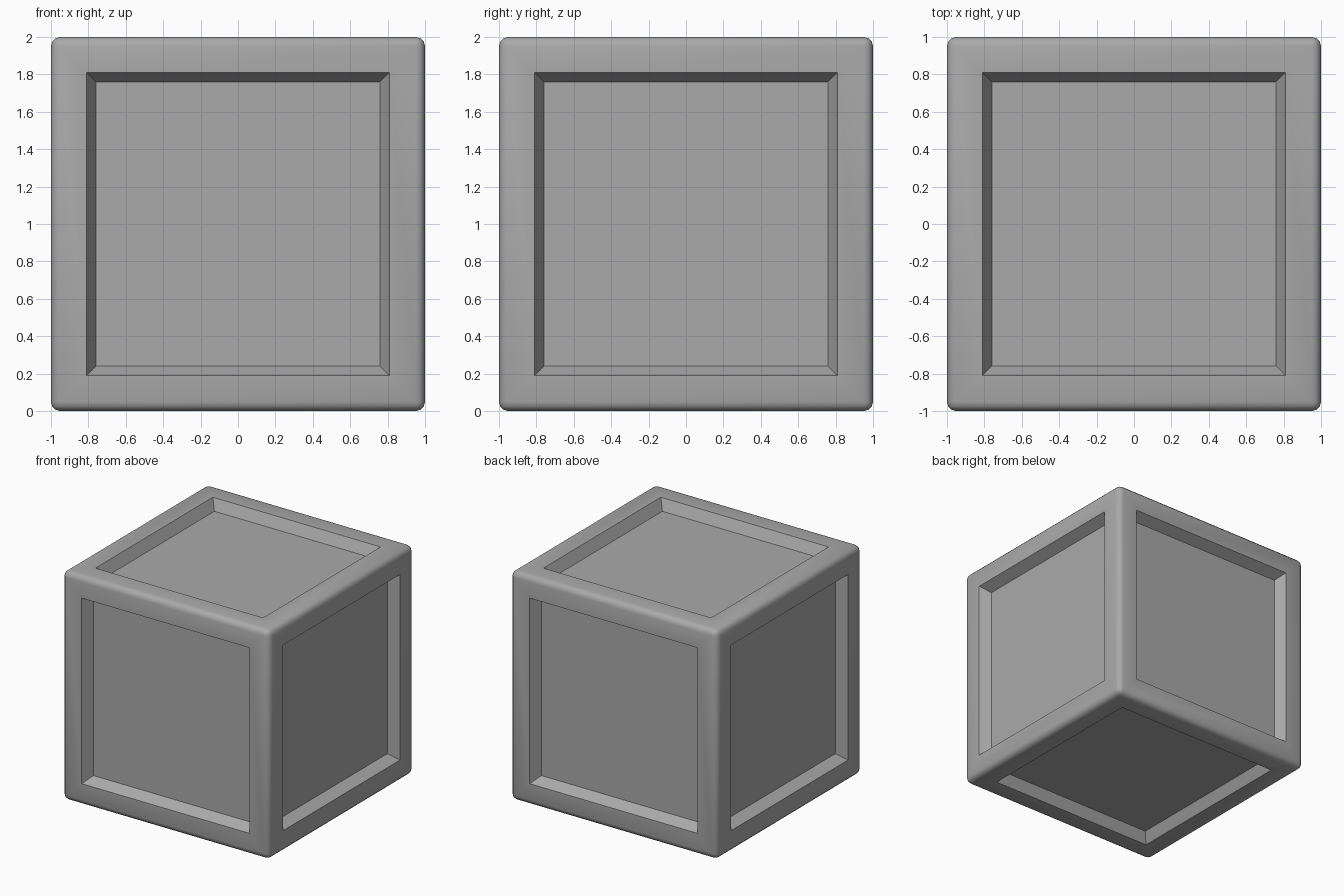
import bpy
import bmesh
from mathutils import Matrix

default = bpy.data.objects.get("Cube")
if default:
    bpy.data.objects.remove(default, do_unlink=True)

BEVEL = 0.05       # rounded outer edges
OPENING = 0.81     # half width of each recess at the surface
FLOOR = 0.76       # half width of each recess floor
DEPTH = 0.09       # depth of each recess

# Single grey for the whole crate
grey = bpy.data.materials.new("mid_grey")
grey.use_nodes = True
colour = (0.4, 0.4, 0.4, 1)
grey.diffuse_color = colour
grey.node_tree.nodes["Principled BSDF"].inputs["Base Color"].default_value = colour

# Cube body with rounded edges
bm = bmesh.new()
bmesh.ops.create_cube(bm, size=2, matrix=Matrix.Translation((0, 0, 1)))
bmesh.ops.bevel(bm, geom=bm.edges[:], offset=BEVEL, segments=3,
                profile=0.5, affect='EDGES', clamp_overlap=True)

# Frame border, then sloping walls down to a sunken panel on all six sides
panels = [f for f in bm.faces if f.calc_area() > 1]
bmesh.ops.inset_individual(bm, faces=panels, thickness=1 - BEVEL - OPENING,
                           use_even_offset=True)
bmesh.ops.inset_individual(bm, faces=panels, thickness=OPENING - FLOOR,
                           depth=-DEPTH, use_even_offset=True)

mesh = bpy.data.meshes.new("panelled_cube")
bm.to_mesh(mesh)
bm.free()
mesh.materials.append(grey)
cube = bpy.data.objects.new("panelled_cube", mesh)
bpy.context.collection.objects.link(cube)

# Soft frame, crisp recess edges
bpy.ops.object.select_all(action='DESELECT')
cube.select_set(True)
bpy.context.view_layer.objects.active = cube
bpy.ops.object.shade_smooth_by_angle(angle=0.7)
